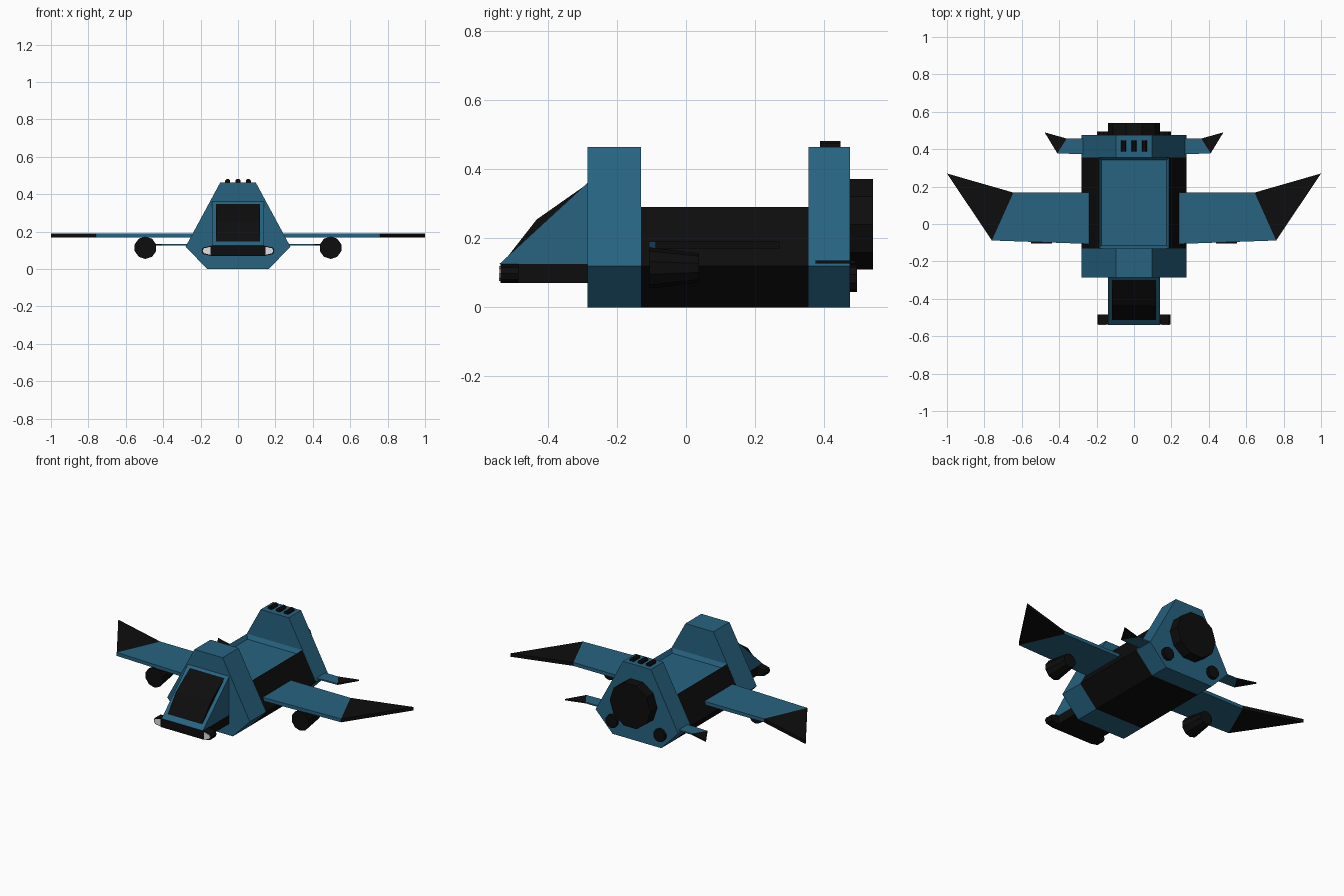
import bpy, bmesh, math
from mathutils import Matrix

if "Cube" in bpy.data.objects:
    bpy.data.objects.remove(bpy.data.objects["Cube"])


def material(name, rgb):
    m = bpy.data.materials.new(name)
    m.diffuse_color = (*rgb, 1)
    m.use_nodes = True
    m.node_tree.nodes["Principled BSDF"].inputs["Base Color"].default_value = m.diffuse_color
    return m


BLUE = material("hull blue", (0.020, 0.125, 0.22))
BLACK = material("panel black", (0.004, 0.004, 0.004))
WHITE = material("lamp white", (0.75, 0.75, 0.75))


def finish(name, bm, *mats):
    bmesh.ops.recalc_face_normals(bm, faces=bm.faces)
    me = bpy.data.meshes.new(name)
    bm.to_mesh(me)
    bm.free()
    for m in mats:
        me.materials.append(m)
    ob = bpy.data.objects.new(name, me)
    bpy.context.collection.objects.link(ob)
    return ob


def prism_bm(axis, pts, lo, hi):
    """Extrude a 2D outline along an axis: y takes (x,z), x takes (y,z), z takes (x,y)."""
    place = {"y": lambda a, b, t: (a, t, b),
             "x": lambda a, b, t: (t, a, b),
             "z": lambda a, b, t: (a, b, t)}[axis]
    bm = bmesh.new()
    r0 = [bm.verts.new(place(a, b, lo)) for a, b in pts]
    r1 = [bm.verts.new(place(a, b, hi)) for a, b in pts]
    bm.faces.new(r0)
    bm.faces.new(r1)
    n = len(pts)
    for i in range(n):
        j = (i + 1) % n
        bm.faces.new((r0[i], r0[j], r1[j], r1[i]))
    bmesh.ops.recalc_face_normals(bm, faces=bm.faces)
    return bm


def prism(name, axis, pts, lo, hi, mat):
    return finish(name, prism_bm(axis, pts, lo, hi), mat)


def rod(name, x, z, y0, y1, r0, r1, sides, mat, turn=0.0):
    """Faceted cylinder or cone along y, r0 at y0 and r1 at y1."""
    bm = bmesh.new()
    bmesh.ops.create_cone(bm, cap_ends=True, segments=sides, radius1=r1, radius2=r0,
                          depth=y1 - y0)
    bm.transform(Matrix.Translation((x, (y0 + y1) / 2, z))
                 @ Matrix.Rotation(math.pi / 2, 4, "X")
                 @ Matrix.Rotation(turn, 4, "Z"))
    return finish(name, bm, mat)


def mirror_x(half):
    return half + [(-x, z) for x, z in reversed(half)]


# Tall front and rear hull sections
section = mirror_x([(0.165, 0.0), (0.28, 0.12), (0.095, 0.463)])
prism("front_bulkhead", "y", section, -0.285, -0.13, BLUE)
prism("rear_bulkhead", "y", section, 0.355, 0.475, BLUE)

# Lower middle hull: black sides, recessed blue deck
bm = prism_bm("y", mirror_x([(0.165, 0.0), (0.28, 0.12), (0.188, 0.29)]), -0.13, 0.355)
deck = [f for f in bm.faces if f.normal.z > 0.9]
ring = bmesh.ops.inset_region(bm, faces=deck, thickness=0.02, depth=-0.025)["faces"]
for f in bm.faces:
    f.material_index = 1
for f in deck + ring:
    f.material_index = 0
finish("middle_hull", bm, BLUE, BLACK)

# Cockpit wedge, bulged windshield and chin
prism("cockpit_frame", "x", [(-0.285, 0.36), (-0.54, 0.125), (-0.285, 0.125)],
      -0.14, 0.14, BLUE)
prism("windshield", "x", [(-0.525, 0.135), (-0.432, 0.254), (-0.298, 0.348), (-0.36, 0.25)],
      -0.117, 0.117, BLACK)
prism("chin", "x", [(-0.285, 0.07), (-0.535, 0.07), (-0.535, 0.125), (-0.285, 0.125)],
      -0.14, 0.14, BLACK)
prism("nose_bumper", "y", mirror_x([(0.14, 0.07), (0.187, 0.08), (0.195, 0.098),
                                   (0.187, 0.115), (0.14, 0.125)]), -0.537, -0.485, BLACK)

for s, side in ((1, "right"), (-1, "left")):
    def flip(pts):
        return [(s * x, y) for x, y in pts]

    # Headlamp plates on the bumper ends
    prism(side + "_headlamp", "y", flip([(0.147, 0.076), (0.182, 0.085), (0.19, 0.098),
                                         (0.182, 0.111), (0.147, 0.119)]),
          -0.541, -0.536, WHITE)

    # Main wing with swept black tip
    prism(side + "_wing", "z", flip([(0.2, -0.108), (0.76, -0.088), (0.645, 0.168),
                                     (0.2, 0.168)]), 0.17, 0.191, BLUE)
    prism(side + "_wing_tip", "z", flip([(0.76, -0.088), (1.0, 0.27), (0.645, 0.168)]),
          0.17, 0.191, BLACK)

    # Small tail fin with black tip
    prism(side + "_tail_fin", "z", flip([(0.2, 0.37), (0.41, 0.378), (0.36, 0.457),
                                         (0.2, 0.457)]), 0.127, 0.135, BLUE)
    prism(side + "_tail_fin_tip", "z", flip([(0.41, 0.378), (0.478, 0.49), (0.36, 0.457)]),
          0.127, 0.135, BLACK)

    # Pod under the wing and small thruster on the tail
    rod(side + "_wing_pod", s * 0.495, 0.114, -0.105, 0.037, 0.06, 0.042, 10, BLACK)
    rod(side + "_small_thruster", s * 0.162, 0.083, 0.47, 0.495, 0.039, 0.039, 10, BLACK)

# Main engine on the rear face
rod("main_engine", 0, 0.24, 0.47, 0.541, 0.138, 0.138, 10, BLACK, math.radians(18))

# Row of vents on the rear top
for i in (-1, 0, 1):
    rod(f"top_vent_{i + 2}", i * 0.055, 0.468, 0.387, 0.447, 0.0145, 0.0145, 8, BLACK,
        math.pi / 8)
